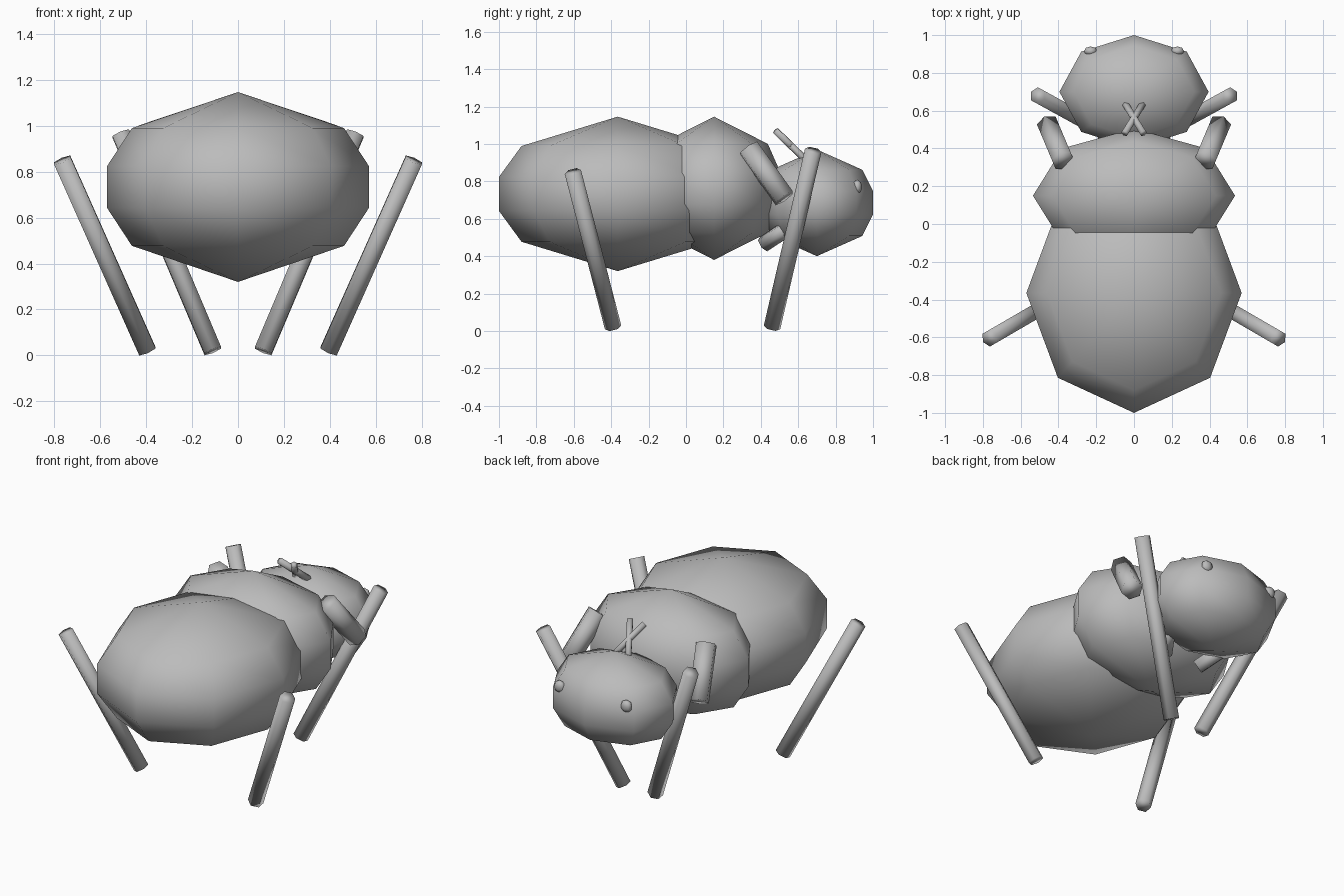
import bpy, bmesh, math
from mathutils import Vector

if "Cube" in bpy.data.objects:
    bpy.data.objects.remove(bpy.data.objects["Cube"])

grey = bpy.data.materials.new("plain grey")
grey.diffuse_color = (0.5, 0.5, 0.5, 1)
grey.use_nodes = True
grey.node_tree.nodes["Principled BSDF"].inputs["Base Color"].default_value = grey.diffuse_color


def finish(bm, name):
    bmesh.ops.recalc_face_normals(bm, faces=bm.faces)
    for f in bm.faces:
        f.smooth = True
    me = bpy.data.meshes.new(name)
    bm.to_mesh(me)
    bm.free()
    me.materials.append(grey)
    ob = bpy.data.objects.new(name, me)
    bpy.context.collection.objects.link(ob)
    return ob


# Eight-sided rounded lump with a broad pointed cap above and below
def lump(name, centre, rx, ry, rz):
    bm = bmesh.new()
    c = Vector(centre)
    rings = []
    for k, h in ((0.81, 0.62), (1, 0.22), (1, -0.22), (0.81, -0.62)):
        rings.append([bm.verts.new(c + Vector((rx * k * math.cos(i * math.pi / 4),
                                               ry * k * math.sin(i * math.pi / 4), rz * h)))
                      for i in range(8)])
    top = bm.verts.new(c + Vector((0, 0, rz)))
    bottom = bm.verts.new(c - Vector((0, 0, rz)))
    for i in range(8):
        j = (i + 1) % 8
        bm.faces.new((top, rings[0][i], rings[0][j]))
        bm.faces.new((bottom, rings[3][j], rings[3][i]))
        for a, b in zip(rings, rings[1:]):
            bm.faces.new((a[i], b[i], b[j], a[j]))
    return finish(bm, name)


# Six-sided rod between two points
def rod(name, a, b, r):
    a, b = Vector(a), Vector(b)
    bm = bmesh.new()
    bmesh.ops.create_cone(bm, cap_ends=True, segments=6, radius1=r, radius2=r,
                          depth=(b - a).length)
    m = (b - a).to_track_quat('Z', 'Y').to_matrix().to_4x4()
    m.translation = (a + b) / 2
    bm.transform(m)
    return finish(bm, name)


# Body
lump("abdomen", (0, -0.365, 0.733), 0.57, 0.635, 0.413)
lump("thorax", (0, 0.15, 0.763), 0.535, 0.355, 0.383)
lump("head", (0, 0.70, 0.685), 0.395, 0.30, 0.285)

# Mirrored limbs, antennae and eyes
for s, side in ((-1, "left"), (1, "right")):
    rod(side + "_front_leg", (s * 0.765, -0.605, 0.85), (s * 0.395, -0.39, 0.02), 0.045)
    rod(side + "_rear_leg", (s * 0.51, 0.68, 0.965), (s * 0.11, 0.46, 0.02), 0.045)
    rod(side + "_shoulder_stub", (s * 0.375, 0.335, 0.975), (s * 0.455, 0.525, 0.71), 0.062)
    rod(side + "_lower_stub", (s * 0.12, 0.415, 0.465), (s * 0.21, 0.56, 0.56), 0.045)
    rod(side + "_antenna", (s * 0.05, 0.48, 1.07), (-s * 0.055, 0.65, 0.905), 0.02)
    lump(side + "_eye", (s * 0.23, 0.915, 0.77), 0.035, 0.025, 0.04)
